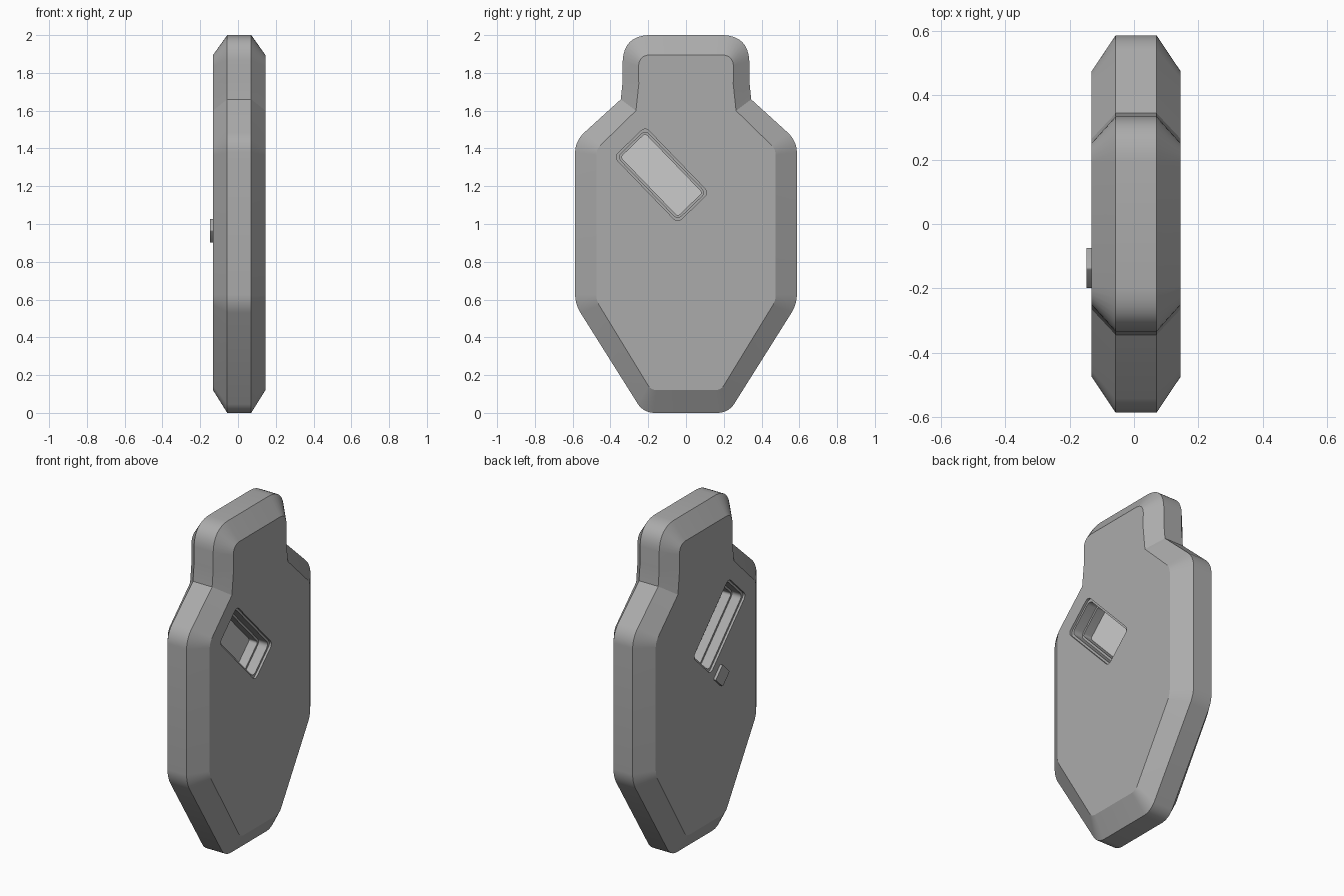
import bpy, math
from mathutils import Vector

if "Cube" in bpy.data.objects:
    bpy.data.objects.remove(bpy.data.objects["Cube"])


def rounded(points, seg=8):
    """Round each (y, z, setback) corner of a closed outline; setback 0 stays sharp."""
    out = []
    n = len(points)
    for i, (y, z, d) in enumerate(points):
        p = Vector((y, z))
        if d == 0:
            out.append(p)
            continue
        a = p + (Vector(points[i - 1][:2]) - p).normalized() * d
        b = p + (Vector(points[(i + 1) % n][:2]) - p).normalized() * d
        for k in range(seg + 1):
            t = k / seg
            out.append(a * (1 - t) ** 2 + p * 2 * t * (1 - t) * 0.9
                       + (a + b) * 0.1 * t * (1 - t) + b * t ** 2)
    return out


def mirrored(half):
    """Complete a right-hand half outline about y = 0."""
    return half + [(-y, z, d) for y, z, d in reversed(half)]


def rect(length, width, centre, r=0.03, angle=-46):
    """Tilted rounded rectangle in the yz plane."""
    c, s = math.cos(math.radians(angle)), math.sin(math.radians(angle))
    l, w = length / 2, width / 2
    return rounded([(centre[0] + u * c - v * s, centre[1] + u * s + v * c, r)
                    for u, v in ((-l, -w), (-l, w), (l, w), (l, -w))], 5)


def loft(name, sections, material=None):
    """Skin a list of (x, outline) sections and cap both ends."""
    n = len(sections[0][1])
    verts = [(x, p.x, p.y) for x, loop in sections for p in loop]
    faces = [(r * n + i, r * n + (i + 1) % n, (r + 1) * n + (i + 1) % n, (r + 1) * n + i)
             for r in range(len(sections) - 1) for i in range(n)]
    last = (len(sections) - 1) * n
    faces += [tuple(reversed(range(n))), tuple(range(last, last + n))]
    mesh = bpy.data.meshes.new(name)
    mesh.from_pydata(verts, [], faces)
    if material:
        mesh.materials.append(material)
    ob = bpy.data.objects.new(name, mesh)
    bpy.context.collection.objects.link(ob)
    activate(ob)
    bpy.ops.object.mode_set(mode='EDIT')
    bpy.ops.mesh.select_all(action='SELECT')
    bpy.ops.mesh.normals_make_consistent(inside=False)
    bpy.ops.object.mode_set(mode='OBJECT')
    return ob


def activate(ob):
    bpy.ops.object.select_all(action='DESELECT')
    ob.select_set(True)
    bpy.context.view_layer.objects.active = ob


def smooth(ob):
    activate(ob)
    bpy.ops.object.shade_smooth_by_angle(angle=math.radians(25))


dark = bpy.data.materials.new("dark_grey")
dark.diffuse_color = (0.41, 0.41, 0.41, 1)
dark.use_nodes = True
dark.node_tree.nodes["Principled BSDF"].inputs["Base Color"].default_value = dark.diffuse_color

# Plate body: wide outline around the middle band, smaller outline on both faces
outer = rounded(mirrored([(0.335, 2.0, 0.135), (0.335, 1.76, 0), (0.345, 1.66, 0),
                          (0.587, 1.44, 0.06), (0.587, 0.575, 0.05), (0.225, 0.0, 0.055)]))
inner = rounded(mirrored([(0.252, 1.895, 0.06), (0.25, 1.74, 0), (0.265, 1.6, 0),
                          (0.475, 1.395, 0.03), (0.475, 0.595, 0.03), (0.185, 0.12, 0.03)]))
body = loft("plate_body", [(-0.132, inner), (-0.057, outer), (0.07, outer), (0.145, inner)], dark)

# Stepped window slot cut right through the plate
C = (-0.13, 1.26)
MID = 0.0065
rim, wall, seat = rect(0.485, 0.23, C), rect(0.46, 0.205, C), rect(0.435, 0.18, C, 0.015)
steps = [(0.25, rim), (0.125, rim), (0.125, wall), (0.065, wall), (0.065, seat)]
cutter = loft("slot_cutter", [(MID - x, loop) for x, loop in steps]
              + [(MID + x, loop) for x, loop in reversed(steps)], dark)
cutter.hide_render = True
cut = body.modifiers.new("slot", 'BOOLEAN')
cut.object = cutter
cut.operation = 'DIFFERENCE'
cut.solver = 'EXACT'
activate(body)
bpy.ops.object.modifier_apply(modifier=cut.name)
bpy.data.objects.remove(cutter)
smooth(body)

# Pale window pane in the middle of the slot
pane_loop = rect(0.445, 0.19, C, 0.015)
pane = loft("window_pane", [(MID - 0.01, pane_loop), (MID + 0.01, pane_loop)])
smooth(pane)

# Small tilted button on the back face
B = (-0.137, 0.965)
button_loop = rect(0.094, 0.092, B, 0.008)
button = loft("button", [(-0.148, button_loop), (-0.12, button_loop)], dark)
smooth(button)
